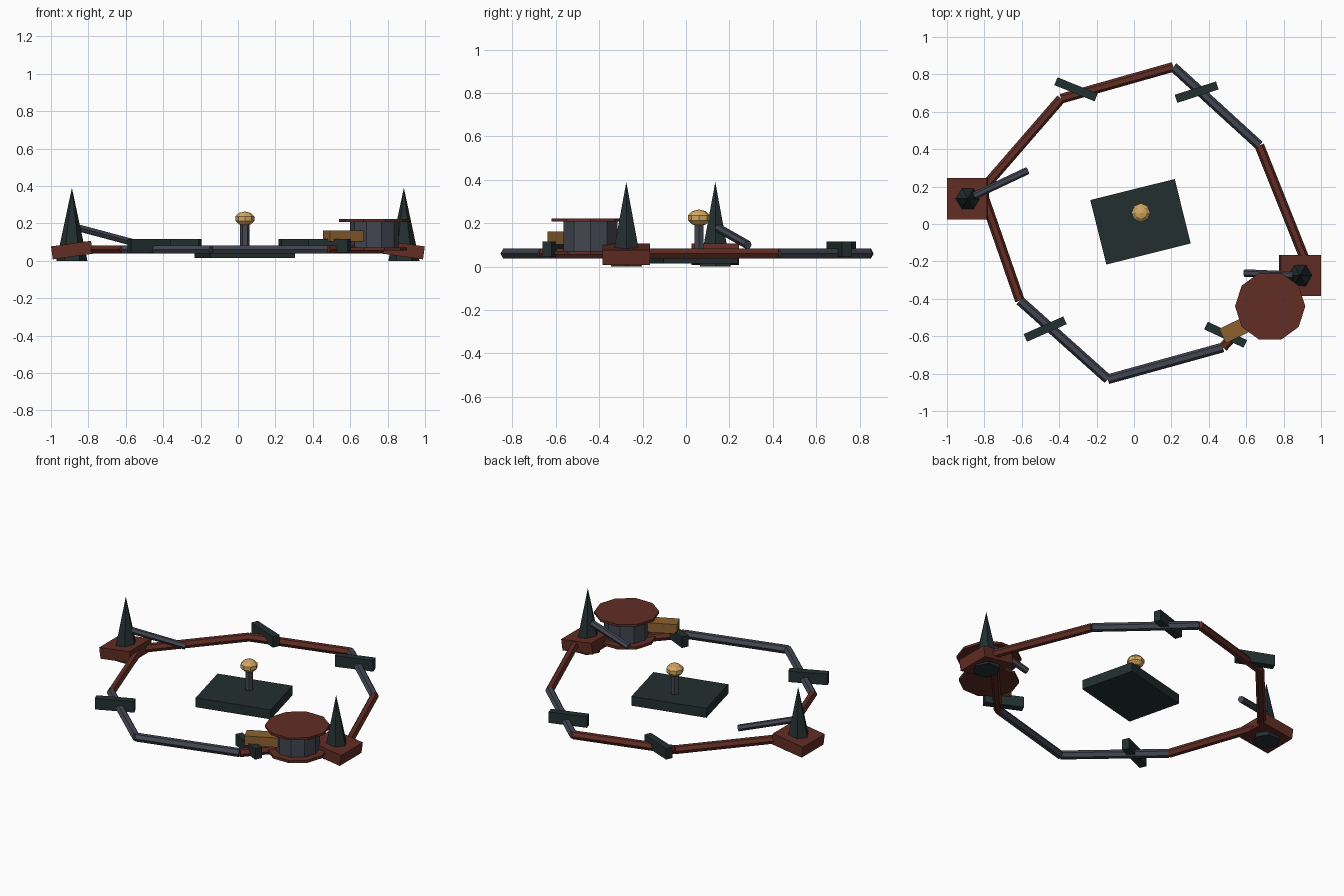
import bpy, bmesh
from math import radians, pi
from mathutils import Vector, Matrix

old = bpy.data.objects.get("Cube")
if old:
    bpy.data.objects.remove(old, do_unlink=True)


def material(name, r, g, b):
    m = bpy.data.materials.new(name)
    m.use_nodes = True
    m.diffuse_color = (r, g, b, 1)
    m.node_tree.nodes["Principled BSDF"].inputs["Base Color"].default_value = (r, g, b, 1)
    return m


RED = material("brick red", .12, .026, .018)
GREY = material("slate grey", .055, .062, .082)
DARK = material("dark pine", .017, .028, .029)
OCHRE = material("ochre", .27, .12, .028)
GOLD = material("gold", .66, .39, .12)


def finish(name, bm, mat, matrix):
    me = bpy.data.meshes.new(name)
    bm.to_mesh(me)
    bm.free()
    me.materials.append(mat)
    ob = bpy.data.objects.new(name, me)
    ob.matrix_world = matrix
    bpy.context.collection.objects.link(ob)
    return ob


def box(name, mat, centre, size, turn=0, tilt=0):
    bm = bmesh.new()
    bmesh.ops.create_cube(bm, size=1)
    bmesh.ops.scale(bm, vec=size, verts=bm.verts)
    rot = Matrix.Rotation(radians(turn), 4, 'Z') @ Matrix.Rotation(radians(tilt), 4, 'Y')
    return finish(name, bm, mat, Matrix.Translation(centre) @ rot)


def prism(name, mat, x, y, low, high, r, sides, r_top=None):
    bm = bmesh.new()
    bmesh.ops.create_cone(bm, cap_ends=True, segments=sides, radius1=r,
                          radius2=r if r_top is None else r_top, depth=high - low)
    # Put a corner on the x axis
    first = max(bm.verts, key=lambda v: v.co.x if v.co.z < 0 else -1)
    spin = Matrix.Rotation(-Vector((first.co.x, first.co.y)).angle_signed(Vector((1, 0))) * -1, 4, 'Z')
    if abs((spin @ first.co).y) > 1e-4:
        spin.transpose()
    bm.transform(spin)
    return finish(name, bm, mat, Matrix.Translation((x, y, (low + high) / 2)))


def rod(name, mat, a, b, r):
    """Six-sided bar between two points, flat side up."""
    a, b = Vector(a), Vector(b)
    d = (b - a).normalized()
    side = Vector((-d.y, d.x, 0)).normalized()
    up = d.cross(side)
    bm = bmesh.new()
    rings = []
    for p in (a, b):
        ring = []
        for i in range(6):
            turn = Matrix.Rotation(i * pi / 3, 3, d)
            ring.append(bm.verts.new(p + turn @ side * r))
        rings.append(ring)
        bm.faces.new(ring)
    for i in range(6):
        j = (i + 1) % 6
        bm.faces.new((rings[0][i], rings[0][j], rings[1][j], rings[1][i]))
    bmesh.ops.recalc_face_normals(bm, faces=bm.faces)
    return finish(name, bm, mat, Matrix())


# Outer ring of eight bars
ring = [(.21, .84), (.67, .42), (.91, -.18), (.475, -.66),
        (-.14, -.83), (-.61, -.41), (-.815, .18), (-.39, .67)]
bar_mats = [GREY, RED, RED, GREY, GREY, RED, RED, RED]
for i, mat in enumerate(bar_mats):
    a, b = ring[i], ring[(i + 1) % 8]
    rod(f"ring_bar_{i + 1}", mat, (*a, .06), (*b, .06), .026)

# Cross blocks lying over the ring
blocks = [(-.31, .72, -22), (.335, .705, 18), (-.475, -.562, 24), (.49, -.592, -25)]
for i, (x, y, turn) in enumerate(blocks):
    box(f"cross_block_{i + 1}", DARK, (x, y, .08), (.232, .045, .07), turn)

# Spires on tilted plinths, each with a sloping arm
posts = [("right", -.888, .135, -8, (-.57, .285, .1)),
         ("left", .887, -.275, 8, (.59, -.262, .1))]
for side, x, y, tilt, end in posts:
    box(f"plinth_{side}", RED, (x, y, .057), (.216, .22, .07), 0, tilt)
    prism(f"spire_{side}", DARK, x, y, 0, .39, .083, 6, 0)
    rod(f"arm_{side}", GREY, (x, y, .185), end, .02)

# Round hut with floor, roof and porch
prism("hut_floor", RED, .728, -.44, .055, .072, .175, 10)
prism("hut_wall", GREY, .728, -.44, .07, .21, .13, 10)
prism("hut_roof", RED, .728, -.44, .207, .222, .188, 10)
box("hut_porch", OCHRE, (.568, -.553, .133), (.21, .085, .06), 26)

# Central slab with a knobbed post
box("central_slab", DARK, (.035, .012, .045), (.465, .355, .06), 14)
prism("central_post", GREY, .037, .06, .07, .21, .025, 6)
bm = bmesh.new()
bmesh.ops.create_uvsphere(bm, u_segments=8, v_segments=5, radius=.053)
bmesh.ops.scale(bm, vec=(1, 1, .72), verts=bm.verts)
finish("post_knob", bm, GOLD, Matrix.Translation((.037, .06, .225)))
